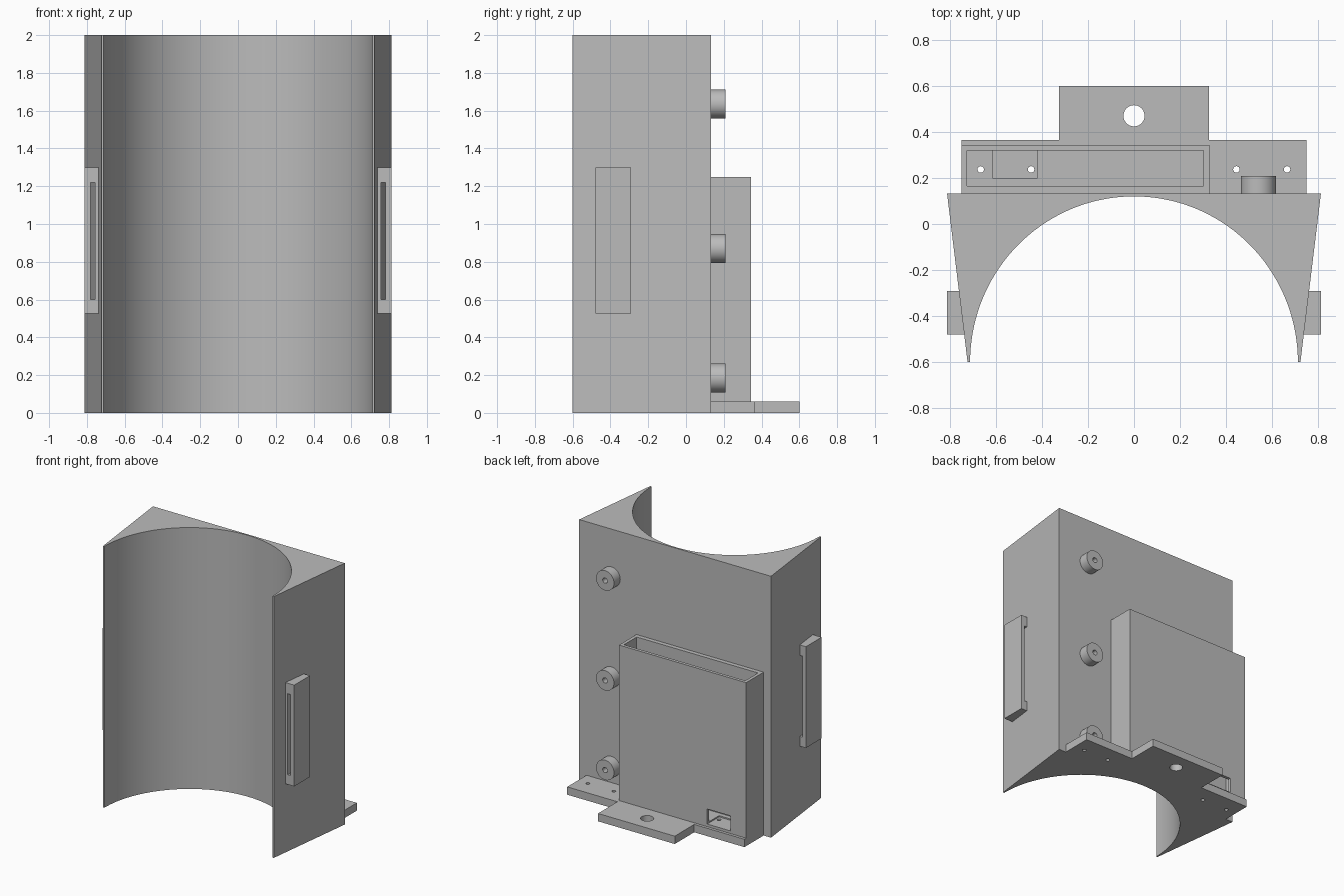
import bpy
import bmesh
from math import cos, sin, pi
from mathutils import Matrix

if "Cube" in bpy.data.objects:
    bpy.data.objects.remove(bpy.data.objects["Cube"], do_unlink=True)

GREY = (0.5, 0.5, 0.5, 1)
grey = bpy.data.materials.new("plain grey")
grey.use_nodes = True
grey.diffuse_color = GREY
grey.node_tree.nodes["Principled BSDF"].inputs["Base Color"].default_value = GREY


def finish(name, bm):
    bmesh.ops.recalc_face_normals(bm, faces=bm.faces)
    mesh = bpy.data.meshes.new(name)
    bm.to_mesh(mesh)
    bm.free()
    mesh.materials.append(grey)
    ob = bpy.data.objects.new(name, mesh)
    bpy.context.collection.objects.link(ob)
    return ob


def box(name, xs, ys, zs):
    bm = bmesh.new()
    spans = (xs, ys, zs)
    size = [max(s) - min(s) for s in spans]
    mid = [sum(s) / 2 for s in spans]
    bmesh.ops.create_cube(bm, size=1, matrix=Matrix.Translation(mid) @ Matrix.Diagonal((*size, 1)))
    return finish(name, bm)


def prism(name, outline, z0, z1):
    bm = bmesh.new()
    face = bm.faces.new([bm.verts.new((x, y, z0)) for x, y in outline])
    top = bmesh.ops.extrude_face_region(bm, geom=[face])["geom"]
    bmesh.ops.translate(bm, vec=(0, 0, z1 - z0),
                        verts=[v for v in top if isinstance(v, bmesh.types.BMVert)])
    return finish(name, bm)


def cylinder(name, centre, radius, depth, axis="Z"):
    bm = bmesh.new()
    turn = Matrix.Rotation(pi / 2, 4, "X") if axis == "Y" else Matrix.Identity(4)
    bmesh.ops.create_cone(bm, cap_ends=True, segments=40, radius1=radius, radius2=radius,
                          depth=depth, matrix=Matrix.Translation(centre) @ turn)
    return finish(name, bm)


def activate(ob):
    bpy.ops.object.select_all(action="DESELECT")
    ob.select_set(True)
    bpy.context.view_layer.objects.active = ob


def cut(ob, *cutters):
    for cutter in cutters:
        activate(ob)
        mod = ob.modifiers.new("cut", "BOOLEAN")
        mod.operation = "DIFFERENCE"
        mod.solver = "EXACT"
        mod.object = cutter
        bpy.ops.object.modifier_apply(modifier=mod.name)
        bpy.data.objects.remove(cutter, do_unlink=True)


def smooth(ob):
    activate(ob)
    bpy.ops.object.shade_smooth_by_angle(angle=pi / 6)


BACK = 0.132

# Main body: tapered block with a half-round trough in front
radius, steps = 0.712, 72
arc = [(radius * cos(pi * i / steps), -0.6 + 0.72 * sin(pi * i / steps)) for i in range(steps + 1)]
body = prism("cradle_body", arc + [(-0.723, -0.6), (-0.812, BACK), (0.812, BACK), (0.723, -0.6)], 0, 2)
smooth(body)

# Strap loops on both sides
for side, label in ((-1, "right"), (1, "left")):
    loop = box(label + "_strap_loop", (side * 0.735, side * 0.812), (-0.48, -0.29), (0.525, 1.3))
    cut(loop, box("slot", (side * 0.757, side * 0.782), (-0.6, -0.2), (0.6, 1.22)))

# Foot plate with a central tab
half = [(0.75, BACK), (0.75, 0.365), (0.325, 0.365), (0.325, 0.6)]
plate = prism("foot_plate", half + [(-x, y) for x, y in reversed(half)], 0, 0.06)

# Open-topped pocket on the back, with a window low in its wall
pocket = box("back_pocket", (-0.75, 0.327), (BACK, 0.343), (0.06, 1.25))
cut(pocket,
    box("cavity", (-0.725, 0.302), (0.165, 0.319), (0.09, 1.4)),
    box("window", (-0.615, -0.42), (0.2, 0.5), (0.08, 0.195)))

# Screw holes through the plate and the pocket floor
cut(plate, cylinder("tab_hole", (0, 0.47, 0.03), 0.046, 0.2))
for x in (-0.666, -0.447, 0.445, 0.665):
    cut(plate, cylinder("screw_hole", (x, 0.237, 0.03), 0.014, 0.3))
    if x < 0:
        cut(pocket, cylinder("screw_hole", (x, 0.237, 0.03), 0.014, 0.3))
smooth(plate)
smooth(pocket)

# Drilled pegs up the back
for label, z in (("lower", 0.185), ("middle", 0.87), ("upper", 1.635)):
    peg = cylinder(label + "_peg", (0.54, 0.17, z), 0.076, 0.076, "Y")
    cut(peg, cylinder("drill", (0.54, 0.17, z), 0.02, 0.2, "Y"))
    smooth(peg)
